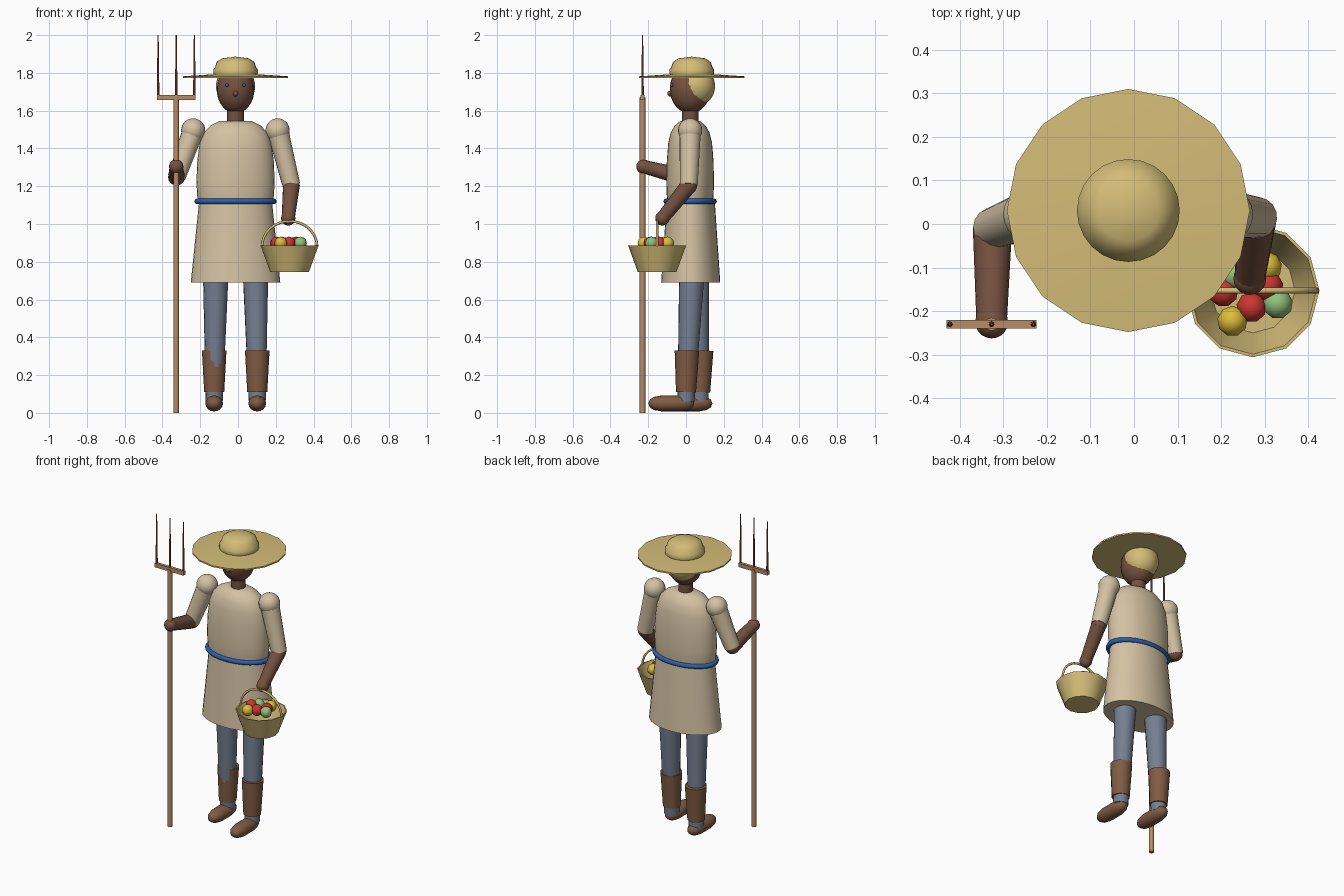
import bpy, bmesh, math
from mathutils import Vector, Matrix

if "Cube" in bpy.data.objects:
    bpy.data.objects.remove(bpy.data.objects["Cube"], do_unlink=True)


def material(name, rgb):
    """Flat colour given as display values, stored as linear."""
    lin = [c / 12.92 if c < 0.04 else ((c + 0.055) / 1.055) ** 2.4 for c in rgb] + [1]
    m = bpy.data.materials.new(name)
    m.use_nodes = True
    m.diffuse_color = lin
    m.node_tree.nodes["Principled BSDF"].inputs["Base Color"].default_value = lin
    return m


straw = material("straw", (0.83, 0.74, 0.47))
skin = material("skin", (0.46, 0.32, 0.25))
cloth = material("tunic cloth", (0.83, 0.76, 0.64))
blue = material("belt blue", (0.17, 0.37, 0.68))
denim = material("trouser grey blue", (0.46, 0.50, 0.57))
leather = material("boot leather", (0.50, 0.36, 0.26))
wood = material("wood", (0.72, 0.55, 0.40))
red = material("red fruit", (0.80, 0.21, 0.19))
green = material("green fruit", (0.57, 0.76, 0.48))
yellow = material("yellow fruit", (0.87, 0.74, 0.22))


def finish(name, bm, mat, angle=40):
    bmesh.ops.recalc_face_normals(bm, faces=bm.faces)
    mesh = bpy.data.meshes.new(name)
    bm.to_mesh(mesh)
    bm.free()
    mesh.materials.append(mat)
    ob = bpy.data.objects.new(name, mesh)
    bpy.context.collection.objects.link(ob)
    bpy.ops.object.select_all(action='DESELECT')
    ob.select_set(True)
    bpy.context.view_layer.objects.active = ob
    bpy.ops.object.shade_smooth_by_angle(angle=math.radians(angle))
    return ob


def lathe(name, profile, mat, at=(0, 0, 0), squash=1.0, segs=24, matrix=None):
    """Turn (radius, height) points around z; squash scales depth."""
    bm = bmesh.new()
    rings = []
    for r, z in profile:
        if r == 0:
            rings.append([bm.verts.new((0, 0, z))])
            continue
        turn = [math.tau * i / segs for i in range(segs)]
        rings.append([bm.verts.new((r * math.cos(a), r * squash * math.sin(a), z)) for a in turn])
    for low, high in zip(rings, rings[1:]):
        for i in range(segs):
            j = (i + 1) % segs
            quad = [low[i % len(low)], low[j % len(low)], high[j % len(high)], high[i % len(high)]]
            bm.faces.new(list(dict.fromkeys(quad)))
    for ring in (rings[0], rings[-1]):
        if len(ring) > 1:
            bm.faces.new(ring)
    bm.transform(Matrix.Translation(at) @ (matrix or Matrix()))
    return finish(name, bm, mat)


def rod(name, a, b, r1, r2, mat, segs=16):
    """Tapered capped cylinder from a to b."""
    a, b = Vector(a), Vector(b)
    turn = (b - a).to_track_quat('Z', 'Y').to_matrix().to_4x4()
    return lathe(name, [(r1, 0), (r2, (b - a).length)], mat, a, segs=segs, matrix=turn)


def ball(name, at, size, mat, segs=20):
    bm = bmesh.new()
    bmesh.ops.create_uvsphere(bm, u_segments=segs, v_segments=segs * 2 // 3, radius=1)
    size = size if isinstance(size, tuple) else (size,) * 3
    bm.transform(Matrix.Translation(at) @ Matrix.Diagonal((*size, 1)))
    return finish(name, bm, mat, 60)


def hoop(name, points, radius, mat, closed):
    """Round tube along a list of points."""
    curve = bpy.data.curves.new(name, 'CURVE')
    curve.dimensions = '3D'
    curve.bevel_depth = radius
    curve.bevel_resolution = 2
    curve.use_fill_caps = True
    spline = curve.splines.new('POLY')
    spline.points.add(len(points) - 1)
    for p, co in zip(spline.points, points):
        p.co = (*co, 1)
    spline.use_cyclic_u = closed
    curve.materials.append(mat)
    ob = bpy.data.objects.new(name, curve)
    bpy.context.collection.objects.link(ob)


CX, CY = -0.013, 0.022

# Tunic, skirt and belt
lathe("tunic_body", [(0.19, 1.09), (0.203, 1.15), (0.207, 1.22), (0.203, 1.33), (0.19, 1.43),
                     (0.168, 1.485), (0.132, 1.522), (0.085, 1.545)], cloth, (CX, CY, 0), 0.61, 32)
lathe("tunic_skirt", [(0.237, 0.69), (0.193, 1.12)], cloth, (CX, CY + 0.003, 0), 0.66, 32)
hoop("belt", [(CX + 0.203 * math.cos(math.tau * i / 32), CY + 0.127 * math.sin(math.tau * i / 32), 1.12)
              for i in range(32)], 0.015, blue, True)

# Head, face and hair
rod("neck", (CX, CY, 1.52), (CX, CY, 1.64), 0.044, 0.044, skin)
ball("head", (CX, CY, 1.715), (0.1, 0.108, 0.13), skin)
ball("hair", (CX, 0.05, 1.73), (0.104, 0.104, 0.108), straw)
ball("nose", (CX, -0.084, 1.69), 0.015, skin, 10)
for side, word in ((1, "left"), (-1, "right")):
    ball(word + "_eye", (CX + side * 0.045, -0.074, 1.735), 0.009, blue, 10)

# Straw hat
lathe("hat_brim", [(0, 1.773), (0.279, 1.773), (0.279, 1.782), (0.11, 1.793), (0, 1.793)],
      straw, (CX, 0.031, 0), segs=16)
lathe("hat_crown", [(0.112, 1.78), (0.118, 1.797), (0.118, 1.818), (0.109, 1.83), (0.1, 1.858),
                    (0.07, 1.877), (0, 1.886)], straw, (CX, 0.031, 0))

# Arms: shoulder, elbow and hand
arms = {"left": ((0.21, 0.022, 1.495), (0.283, 0.015, 1.205), (0.266, -0.125, 1.03)),
        "right": ((-0.237, 0.022, 1.495), (-0.325, -0.01, 1.248), (-0.327, -0.225, 1.304))}
for word, (shoulder, elbow, hand) in arms.items():
    ball(word + "_shoulder", shoulder, 0.064, cloth)
    rod(word + "_sleeve", shoulder, elbow, 0.057, 0.047, cloth)
    ball(word + "_elbow", elbow, 0.044, skin)
    rod(word + "_forearm", elbow, hand, 0.045, 0.035, skin)
    ball(word + "_hand", hand, 0.038, skin)

# Legs, boots and shoes
shoe = [(0, -0.122), (0.024, -0.113), (0.039, -0.09), (0.047, -0.05), (0.047, 0.05),
        (0.039, 0.09), (0.024, 0.113), (0, 0.122)]
for word, x, hip_x, hip_y, ankle_y, shoe_y in (("left", 0.102, 0.093, 0.03, 0.0, -0.078),
                                               ("right", -0.126, -0.118, 0.055, 0.075, 0.018)):
    rod(word + "_trouser_leg", (hip_x, hip_y, 0.72), (x, ankle_y, 0.06), 0.067, 0.045, denim)
    rod(word + "_boot", (x, ankle_y + 0.005, 0.33), (x, ankle_y, 0.11), 0.065, 0.053, leather)
    lathe(word + "_shoe", shoe, leather, (x, shoe_y, 0.05), 0.9, 16, Matrix.Rotation(math.pi / 2, 4, 'X'))

# Hay fork
FX, FY = -0.327, -0.23
rod("fork_pole", (FX, FY, 0), (FX, FY, 1.67), 0.015, 0.015, wood, 12)
bm = bmesh.new()
bmesh.ops.create_cube(bm, size=1)
bm.transform(Matrix.Translation((FX, FY, 1.67)) @ Matrix.Diagonal((0.206, 0.02, 0.026, 1)))
finish("fork_crossbar", bm, wood)
for i, word in enumerate(("right", "middle", "left")):
    x = FX + (i - 1) * 0.096
    rod("fork_tine_" + word, (x, FY, 1.675), (x, FY, 2.0), 0.007, 0.003, leather, 8)

# Basket with a thin wall, an arched handle and fruit
BX, BY = 0.273, -0.153
lathe("basket", [(0.102, 0.745), (0.153, 0.885), (0.146, 0.885), (0.097, 0.755)],
      straw, (BX, BY, 0), segs=12)
hoop("basket_handle", [(BX + 0.146 * math.cos(math.pi * i / 16), BY, 0.88 + 0.135 * math.sin(math.pi * i / 16))
                       for i in range(17)], 0.007, straw, False)
fruit = ((yellow, -0.047, -0.07), (red, -0.003, -0.038), (green, 0.057, -0.03), (red, -0.068, -0.002),
         (green, -0.04, 0.035), (yellow, 0.032, 0.055), (red, 0.035, 0.01))
for i, (mat, dx, dy) in enumerate(fruit):
    ball("fruit_%d" % (i + 1), (BX + dx, BY + dy, 0.898), 0.035, mat, 9)
